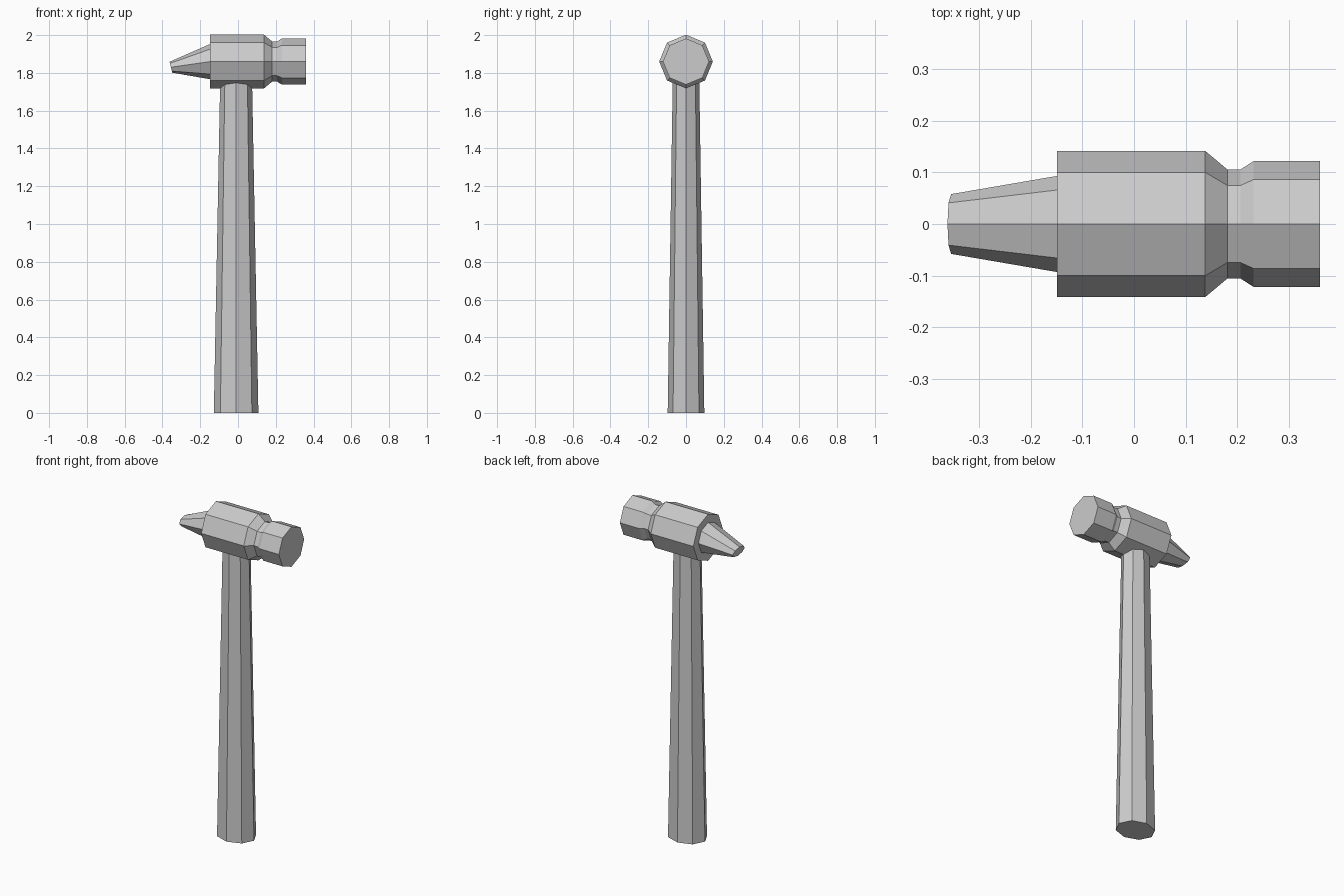
import bpy, bmesh
from math import sin, cos, pi
from mathutils import Vector

if "Cube" in bpy.data.objects:
    bpy.data.objects.remove(bpy.data.objects["Cube"])

SIDES = 8
HEAD_Z = 1.86


def ring(center, u, v):
    """Octagon around center with half-axis vectors u and v."""
    c, u, v = Vector(center), Vector(u), Vector(v)
    return [c + u * cos(2 * pi * i / SIDES) + v * sin(2 * pi * i / SIDES)
            for i in range(SIDES)]


def loft(name, rings):
    """Skin a capped, flat-shaded tube through the rings."""
    bm = bmesh.new()
    loops = [[bm.verts.new(p) for p in r] for r in rings]
    for a, b in zip(loops, loops[1:]):
        for i in range(SIDES):
            j = (i + 1) % SIDES
            bm.faces.new((a[i], a[j], b[j], b[i]))
    bm.faces.new(loops[0])
    bm.faces.new(loops[-1])
    bmesh.ops.recalc_face_normals(bm, faces=bm.faces)
    mesh = bpy.data.meshes.new(name)
    bm.to_mesh(mesh)
    bm.free()
    obj = bpy.data.objects.new(name, mesh)
    bpy.context.collection.objects.link(obj)
    return obj


# Tapered oval handle, its top buried in the head
loft("handle", [
    ring((-0.01, 0, 0), (0.118, 0, 0), (0, 0.097, 0)),
    ring((-0.01, 0, 1.78), (0.084, 0, 0), (0, 0.07, 0)),
])

# Head body, neck and striking face: (x, radius)
profile = [(-0.149, 0.142), (0.138, 0.142), (0.181, 0.106),
           (0.207, 0.106), (0.232, 0.122), (0.361, 0.122)]
loft("head", [ring((x, 0, HEAD_Z), (0, r, 0), (0, 0, r)) for x, r in profile])

# Wedge peen, flattened and tilted down at the tip
loft("peen", [
    ring((-0.145, 0, HEAD_Z), (0, 0.094, 0), (0, 0, 0.094)),
    ring((-0.355, 0, 1.83), (0, 0.058, 0), (-0.007, 0, 0.029)),
])
